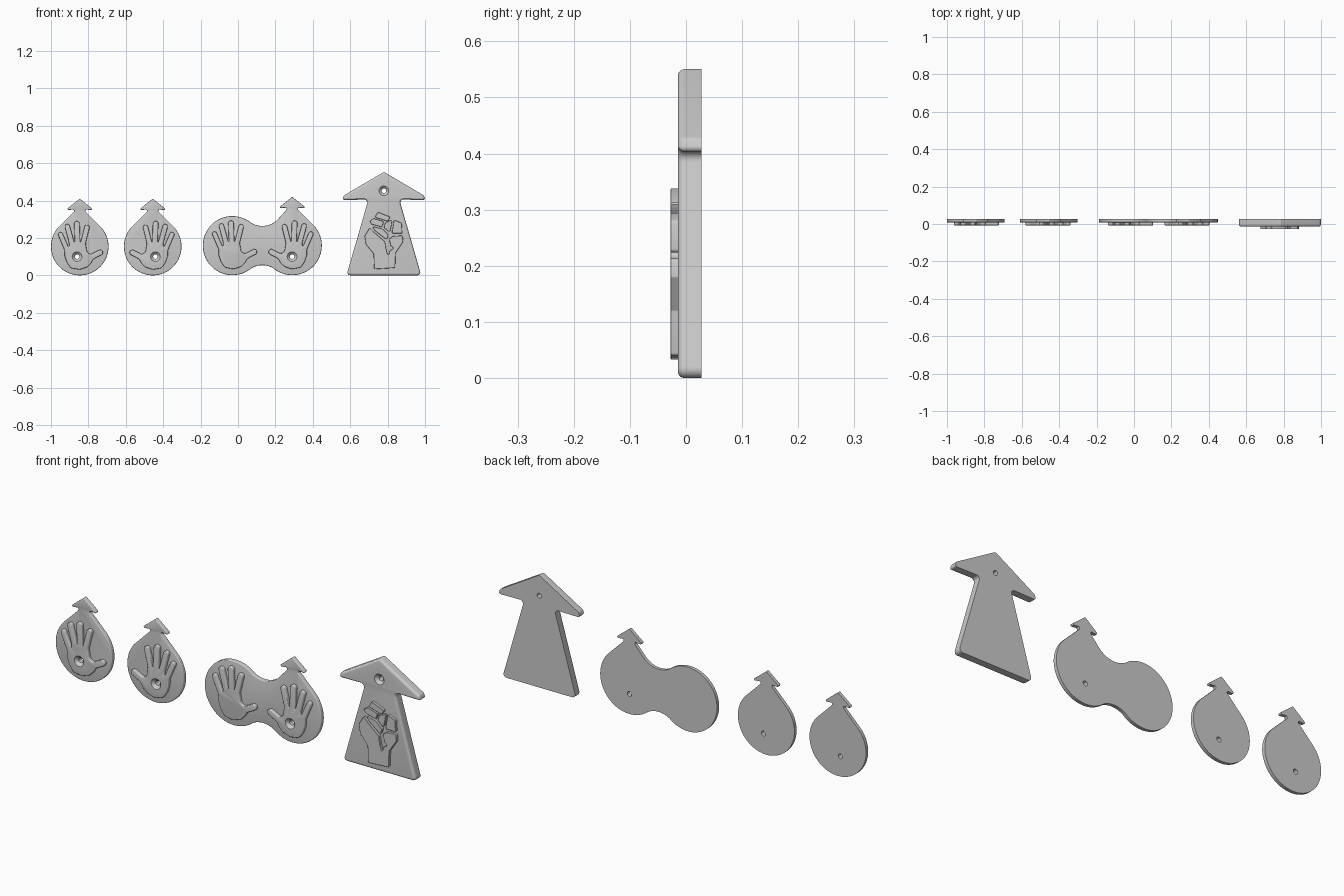
import bpy, bmesh, math
from mathutils import Vector

if "Cube" in bpy.data.objects:
    bpy.data.objects.remove(bpy.data.objects["Cube"])

BACK = 0.0275   # shared flat rear plane
THIN = 0.008    # front of the three thin plaques
THICK = -0.0145  # front of the big arrow


def arc(cx, cz, r, a0, a1, n):
    return [(cx + r * math.cos(math.radians(a0 + (a1 - a0) * i / n)),
             cz + r * math.sin(math.radians(a0 + (a1 - a0) * i / n))) for i in range(n + 1)]


def fillet(pts, r, n=4):
    """Round the clear corners of a polygon with true arcs."""
    out = []
    for i, p in enumerate(pts):
        p = Vector(p)
        a, b = Vector(pts[i - 1]) - p, Vector(pts[(i + 1) % len(pts)]) - p
        half = a.angle(b) / 2
        if half > math.radians(80):
            out.append(p)
            continue
        t = min(r / math.tan(half), a.length * 0.45, b.length * 0.45)
        rad = t * math.tan(half)
        c = p + (a.normalized() + b.normalized()).normalized() * (rad / math.sin(half))
        u, v = p + a.normalized() * t - c, p + b.normalized() * t - c
        ang = u.angle(v)
        for k in range(n + 1):
            f = k / n
            out.append(c + (u * math.sin((1 - f) * ang) + v * math.sin(f * ang)) / math.sin(ang))
    clean = []
    for p in out:
        if not clean or (p - clean[-1]).length > 0.0004:
            clean.append(p)
    return clean


def finish(name, bm):
    bmesh.ops.recalc_face_normals(bm, faces=bm.faces[:])
    me = bpy.data.meshes.new(name)
    bm.to_mesh(me)
    bm.free()
    ob = bpy.data.objects.new(name, me)
    bpy.context.collection.objects.link(ob)
    return ob


def slab(name, pts, front, back, bevel, segs=3):
    """Extruded outline in XZ with a rounded front rim."""
    bm = bmesh.new()
    face = bm.faces.new([bm.verts.new((p[0], back, p[1])) for p in pts])
    res = bmesh.ops.extrude_face_region(bm, geom=[face], use_keep_orig=True)
    new = res["geom"]
    bmesh.ops.translate(bm, verts=[g for g in new if isinstance(g, bmesh.types.BMVert)],
                        vec=(0, front - back, 0))
    bmesh.ops.recalc_face_normals(bm, faces=bm.faces[:])
    top = [g for g in new if isinstance(g, bmesh.types.BMFace)][0]
    if bevel:
        bmesh.ops.bevel(bm, geom=list(top.edges), offset=bevel, segments=segs,
                        profile=0.5, affect='EDGES', clamp_overlap=False)
    return finish(name, bm)


def smooth(ob):
    bpy.ops.object.select_all(action='DESELECT')
    bpy.context.view_layer.objects.active = ob
    ob.select_set(True)
    bpy.ops.object.shade_smooth_by_angle(angle=math.radians(32))


def drill(objs, x, z, front):
    """Countersunk screw hole through all given objects."""
    bm = bmesh.new()
    rings = []
    for y, r in ((-0.06, 0.026), (front, 0.026), (front + 0.014, 0.012), (0.06, 0.012)):
        rings.append([bm.verts.new((px, y, pz)) for px, pz in arc(x, z, r, 0, 360, 32)[:-1]])
    for a, b in zip(rings, rings[1:]):
        for i in range(32):
            j = (i + 1) % 32
            bm.faces.new((a[i], a[j], b[j], b[i]))
    bm.faces.new(rings[0])
    bm.faces.new(rings[-1])
    cutter = finish("screw_hole_cutter", bm)
    cutter.hide_render = True
    for ob in objs:
        mod = ob.modifiers.new("hole", 'BOOLEAN')
        mod.operation, mod.solver, mod.object = 'DIFFERENCE', 'EXACT', cutter
        bpy.context.view_layer.objects.active = ob
        bpy.ops.object.modifier_apply(modifier=mod.name)
    bpy.data.objects.remove(cutter)


def arrow_tip(x, top):
    """Small barbed tip, listed from right neck to left neck."""
    half = [(0.03, -0.068), (0.032, -0.058), (0.064, -0.061), (0.066, -0.053)]
    pts = half + [(0, 0)] + [(-a, b) for a, b in reversed(half)]
    return fillet([(0.05, -0.09)] + pts + [(-0.05, -0.09)], 0.005, 3)[1:-1], x, top


def tip_points(x, top):
    pts, _, _ = arrow_tip(x, top)
    return [(x + p[0], top + p[1]) for p in pts if p[1] > -0.075]


# open hand: fingers as base, tip, radius (hundredths), then heel of the palm
FINGERS = [((-7, -1.3), (-10.8, 7.6), 1.3), ((-4.3, 2), (-7, 12), 1.4),
           ((-1.2, 2.5), (-1.6, 13.6), 1.5), ((1.8, 2), (4.2, 11.6), 1.4),
           ((6.5, -5.5), (12.2, -2.5), 1.5)]
HEEL = [(6, -9), (4, -11), (0, -12.4), (-4.8, -11.6), (-7, -8.3), (-8.1, -5)]


def hand(name, x, z, side):
    pts = []
    for i, (b, t, r) in enumerate(FINGERS):
        b, t = Vector(b), Vector(t)
        d = (t - b).normalized()
        n = Vector((-d.y, d.x)) * r
        if i == 4:
            pts.append((3.9, -3.0))  # thumb web
        a = math.degrees(math.atan2(d.y, d.x))
        c = t - d * r
        pts += [b + n] + arc(c.x, c.y, r, a + 90, a - 90, 10) + [b - n]
    pts = [(x + side * p[0] / 100, z + p[1] / 100) for p in pts + HEEL]
    return slab(name, fillet(pts, 0.025), -0.008, THIN + 0.004, 0.004)


# two teardrop plaques with mirrored hands
for word, cx, side in (("left", -0.846, 1), ("right", -0.456, -1)):
    r = 0.154
    outline = arc(cx, r, r, 135, 405, 64) + tip_points(cx, 0.41)
    plaque = slab(word + "_teardrop_plaque", outline, THIN, BACK, 0.004)
    palm = hand(word + "_teardrop_hand", cx, 0.154, side)
    drill([plaque, palm], cx - side * 0.0145, 0.1, -0.008)
    smooth(plaque)
    smooth(palm)

# double plaque: two discs joined by a waist
r, zc, xl, xr = 0.158, 0.159, -0.03, 0.29
outline = arc(xl, zc, r, 54, 306, 56)
outline += arc(0.13, zc - 0.22, 0.115, 126, 54, 16)[1:-1]
outline += arc(xr, zc, r, 234, 405, 40)
outline += tip_points(xr, 0.42)
outline += arc(0.13, zc + 0.22, 0.115, -45, -126, 18)[:-1]
double = slab("double_plaque", outline, THIN, BACK, 0.004)
hand_a = hand("double_left_hand", -0.022, 0.157, 1)
hand_b = hand("double_right_hand", 0.287, 0.157, -1)
drill([double, hand_b], 0.289, 0.1, -0.008)
for ob in (double, hand_a, hand_b):
    smooth(ob)

# large arrow plaque
AX = 0.78
half = [(0.2, 0), (0.083, 0.405), (0.222, 0.403), (0.214, 0.427)]
pts = half + [(0, 0.553)] + [(-a, b) for a, b in reversed(half)]
big = slab("arrow_plaque", fillet([(AX + a, b) for a, b in pts], 0.016, 6),
           THICK, BACK, 0.012, 5)
drill([big], AX, 0.452, THICK)
smooth(big)

# raised fist relief, separate pads divided by grooves (hundredths)
FIST = {
    "fist_palm": [(-5.2, 3.3), (6, 4), (6.3, 12), (10.3, 18), (10, 21.3), (5, 21), (2.8, 19.5),
                  (3.6, 15.8), (5.5, 14.5), (3.2, 13.3), (2.3, 10), (1.3, 14), (0.6, 18),
                  (-5, 22.8), (-7.6, 25.5), (-10.3, 21), (-9.6, 16.5), (-5.5, 11.5)],
    "fist_thumb": [(-6.8, 26.4), (-1, 25), (2.4, 21.8), (1.6, 18.9), (-4.4, 23.5)],
    "fist_finger_1": [(-3.2, 33.9), (3.6, 31.2), (2, 28.9), (-5, 31)],
    "fist_finger_2": [(-7.6, 29), (-5.5, 30.5), (0, 28.8), (-1, 25.8), (-6.7, 27.3)],
    "fist_finger_3": [(0.8, 28.3), (4.6, 29.8), (3.3, 22.8), (0, 25.5)],
    "fist_finger_4": [(5.4, 29.7), (9.5, 28), (9.9, 22.4), (4.2, 22.4)],
}
for name, pts in FIST.items():
    pts = fillet([(AX + a / 100, b / 100) for a, b in pts], 0.006, 3)
    smooth(slab(name, pts, -0.028, THICK + 0.004, 0.0015, 1))
